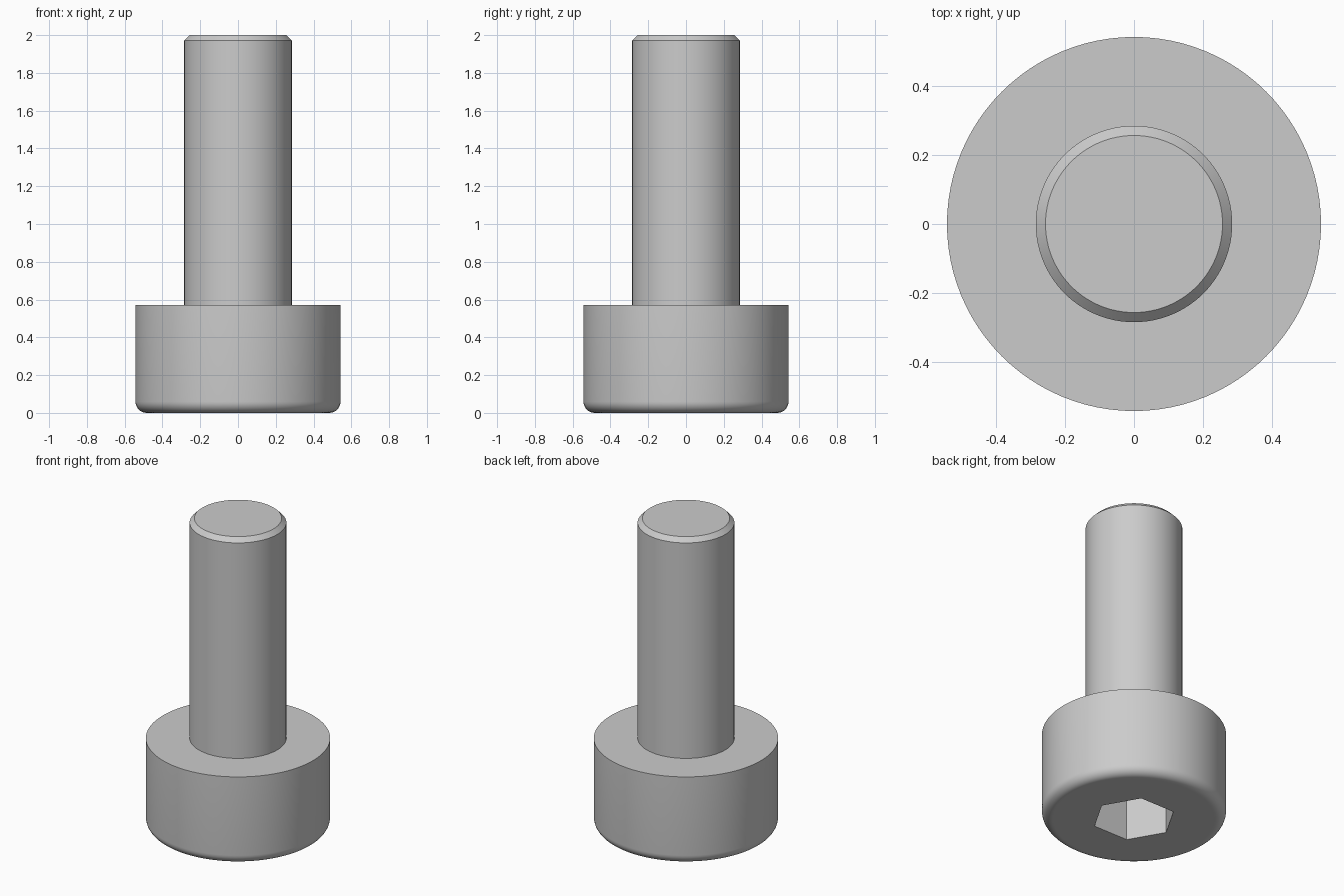
import bpy
import bmesh
from math import sin, cos, pi, radians

if "Cube" in bpy.data.objects:
    bpy.data.objects.remove(bpy.data.objects["Cube"], do_unlink=True)

SEGMENTS = 96
HEAD_R, HEAD_H = 0.543, 0.571
SHANK_R, TOP_Z, CHAMFER = 0.285, 2.0, 0.028
FILLET = 0.06
HEX_R, HEX_DEPTH = 0.247, 0.286

steel = bpy.data.materials.new("grey_steel")
steel.use_nodes = True
steel.diffuse_color = (0.6, 0.6, 0.6, 1)
steel.node_tree.nodes["Principled BSDF"].inputs["Base Color"].default_value = (0.6, 0.6, 0.6, 1)


def lathe(name, profile, sides, cap_bottom=True):
    """Turn (radius, height) points, listed bottom to top, around z."""
    bm = bmesh.new()
    rings = [[bm.verts.new((r * cos(2 * pi * i / sides), r * sin(2 * pi * i / sides), z))
              for i in range(sides)] for r, z in profile]
    for low, high in zip(rings, rings[1:]):
        for i in range(sides):
            j = (i + 1) % sides
            bm.faces.new((low[i], low[j], high[j], high[i]))
    if cap_bottom:
        bm.faces.new(rings[0][::-1])
    bm.faces.new(rings[-1])
    mesh = bpy.data.meshes.new(name)
    bm.to_mesh(mesh)
    bm.free()
    mesh.materials.append(steel)
    obj = bpy.data.objects.new(name, mesh)
    bpy.context.collection.objects.link(obj)
    return obj


def activate(obj):
    bpy.ops.object.select_all(action='DESELECT')
    obj.select_set(True)
    bpy.context.view_layer.objects.active = obj


# Head with a rounded lower rim; the inner ring keeps the end face flat
steps = 8
rim = [(HEAD_R - FILLET + FILLET * sin(a), FILLET - FILLET * cos(a))
       for a in (pi / 2 * k / steps for k in range(steps + 1))]
head = lathe("head", [(HEAD_R - FILLET - 0.01, 0)] + rim + [(HEAD_R, HEAD_H)], SEGMENTS)

# Hexagonal socket cut into the underside of the head
cutter = lathe("socket_cutter", [(HEX_R, -0.1), (HEX_R, HEX_DEPTH)], 6)
cutter.hide_render = True
cut = head.modifiers.new("socket", 'BOOLEAN')
cut.operation = 'DIFFERENCE'
cut.solver = 'EXACT'
cut.object = cutter
activate(head)
bpy.ops.object.modifier_apply(modifier=cut.name)
bpy.data.objects.remove(cutter, do_unlink=True)

# Plain shank with a chamfered tip
shank = lathe("shank", [(SHANK_R, HEAD_H), (SHANK_R, TOP_Z - CHAMFER),
                        (SHANK_R - CHAMFER, TOP_Z)], SEGMENTS, cap_bottom=False)

for part in (head, shank):
    activate(part)
    bpy.ops.object.shade_smooth_by_angle(angle=radians(30))
